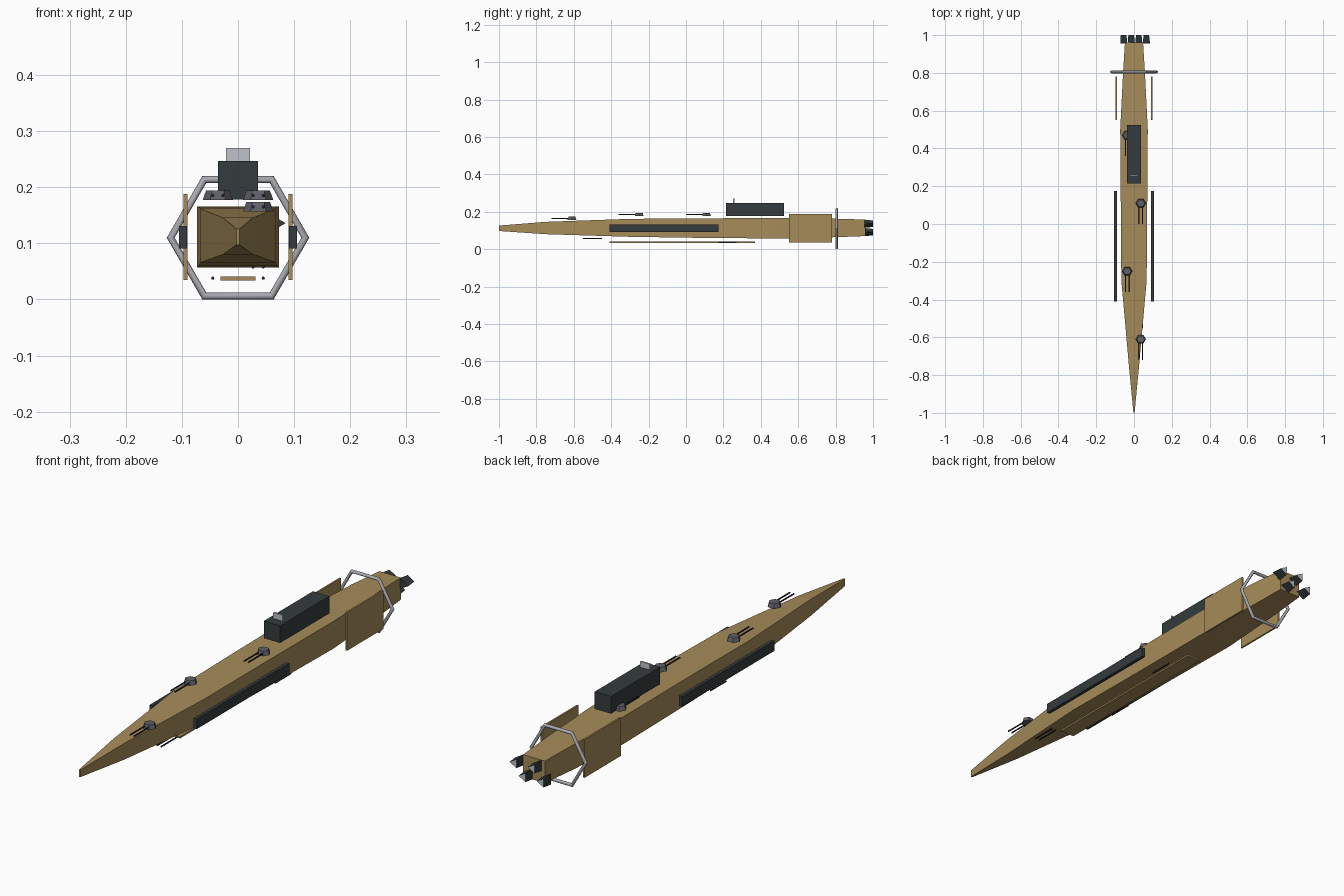
import bpy, bmesh, math
from mathutils import Vector

cube = bpy.data.objects.get("Cube")
if cube:
    bpy.data.objects.remove(cube, do_unlink=True)


def material(name, rgb):
    m = bpy.data.materials.new(name)
    m.use_nodes = True
    m.diffuse_color = (*rgb, 1)
    m.node_tree.nodes["Principled BSDF"].inputs["Base Color"].default_value = (*rgb, 1)
    return m


TAN = material("hull tan", (.38, .26, .10))
DARK = material("charcoal", (.035, .045, .047))
STEEL = material("turret steel", (.115, .118, .14))
BLACK = material("barrel black", (.02, .02, .024))
SILVER = material("ring silver", (.40, .41, .44))
PALE = material("pale grey", (.52, .55, .58))


def loft(name, rings, *mats):
    """Skin a closed solid through matching rings of points."""
    bm = bmesh.new()
    loops = [[bm.verts.new(p) for p in ring] for ring in rings]
    n = len(loops[0])
    for a, b in zip(loops, loops[1:]):
        for i in range(n):
            j = (i + 1) % n
            bm.faces.new((a[i], a[j], b[j], b[i]))
    bm.faces.new(loops[0])
    end = bm.faces.new(loops[-1])
    end.material_index = len(mats) - 1
    bmesh.ops.recalc_face_normals(bm, faces=bm.faces)
    mesh = bpy.data.meshes.new(name)
    bm.to_mesh(mesh)
    bm.free()
    for m in mats:
        mesh.materials.append(m)
    ob = bpy.data.objects.new(name, mesh)
    bpy.context.collection.objects.link(ob)
    return ob


def section(y, x0, x1, z0, z1):
    return [(x0, y, z0), (x1, y, z0), (x1, y, z1), (x0, y, z1)]


def box(name, x, y, z, mat):
    return loft(name, [section(v, *x, *z) for v in y], mat)


def polygon(centre, radius, sides, u, v):
    """Regular polygon in the plane of u and v, first corner along u."""
    steps = [math.tau * i / sides for i in range(sides)]
    return [Vector(centre) + radius * (math.cos(t) * Vector(u) + math.sin(t) * Vector(v))
            for t in steps]


X, Y, Z = (1, 0, 0), (0, 1, 0), (0, 0, 1)


def barrels(name, x, z, y0, y1):
    for i, dx in enumerate((-.009, .009)):
        loft(f"{name}_{i + 1}", [polygon((x + dx, y, z), .003, 6, X, Z) for y in (y0, y1)], BLACK)


# Hull: y, half width, bottom, top
stations = [(-1, .003, .097, .126), (-.75, .027, .08, .146), (-.3, .067, .066, .162),
            (.1, .07, .06, .165), (.5, .073, .057, .166), (.8, .058, .064, .163),
            (.96, .048, .07, .158)]
loft("hull", [section(y, -w, w, b, t) for y, w, b, t in stations], TAN)

# Side armour and rear fins, mirrored
for side, s in (("left", 1), ("right", -1)):
    box(f"{side}_side_panel", (s * .091, s * .105), (-.41, .175), (.091, .131), DARK)
    box(f"{side}_rear_fin", (s * .09, s * .097), (.55, .78), (.035, .188), TAN)

# Keel plate, bridge block and sensor plate
box("keel_plate", (-.031, .031), (-.41, .37), (.034, .041), TAN)
box("bridge_block", (-.036, .036), (.215, .525), (.178, .247), DARK)
box("sensor_plate", (-.021, .021), (.252, .259), (.247, .27), PALE)

# Deck turrets, alternating sides
for i, y in enumerate((-.61, -.25, .11, .47)):
    x = .036 if i % 2 == 0 else -.036
    z = .157 if i == 0 else .177
    loft(f"turret_{i + 1}", [polygon((x, y, z), .027, 6, X, Y),
                             polygon((x, y, z + .017), .021, 6, X, Y)], STEEL)
    barrels(f"turret_{i + 1}_barrel", x, z + .008, y - .11, y)

# Belly guns, alternating sides
for i, y in enumerate((-.55, -.19, .17)):
    x = .036 if i % 2 == 0 else -.036
    barrels(f"belly_gun_{i + 1}", x, .058 if i == 0 else .038, y, y + .1)

# Hexagonal ring around the stern
bpy.ops.mesh.primitive_torus_add(major_segments=6, minor_segments=12, major_radius=.12,
                                 minor_radius=.007, location=(0, .805, .11),
                                 rotation=(math.pi / 2, 0, 0))
ring = bpy.context.object
ring.name = "stern_ring"
ring.data.materials.append(SILVER)
bpy.ops.object.shade_smooth_by_angle(angle=math.radians(35))

# Three-sided engine nozzles in two staggered rows
for i, (x, z) in enumerate(((.06, .136), (-.02, .136), (.02, .091), (-.06, .091))):
    loft(f"engine_{i + 1}", [polygon((x, .955, z), .025, 3, X, Z),
                             polygon((x, 1, z), .02, 3, X, Z)], DARK, PALE)
